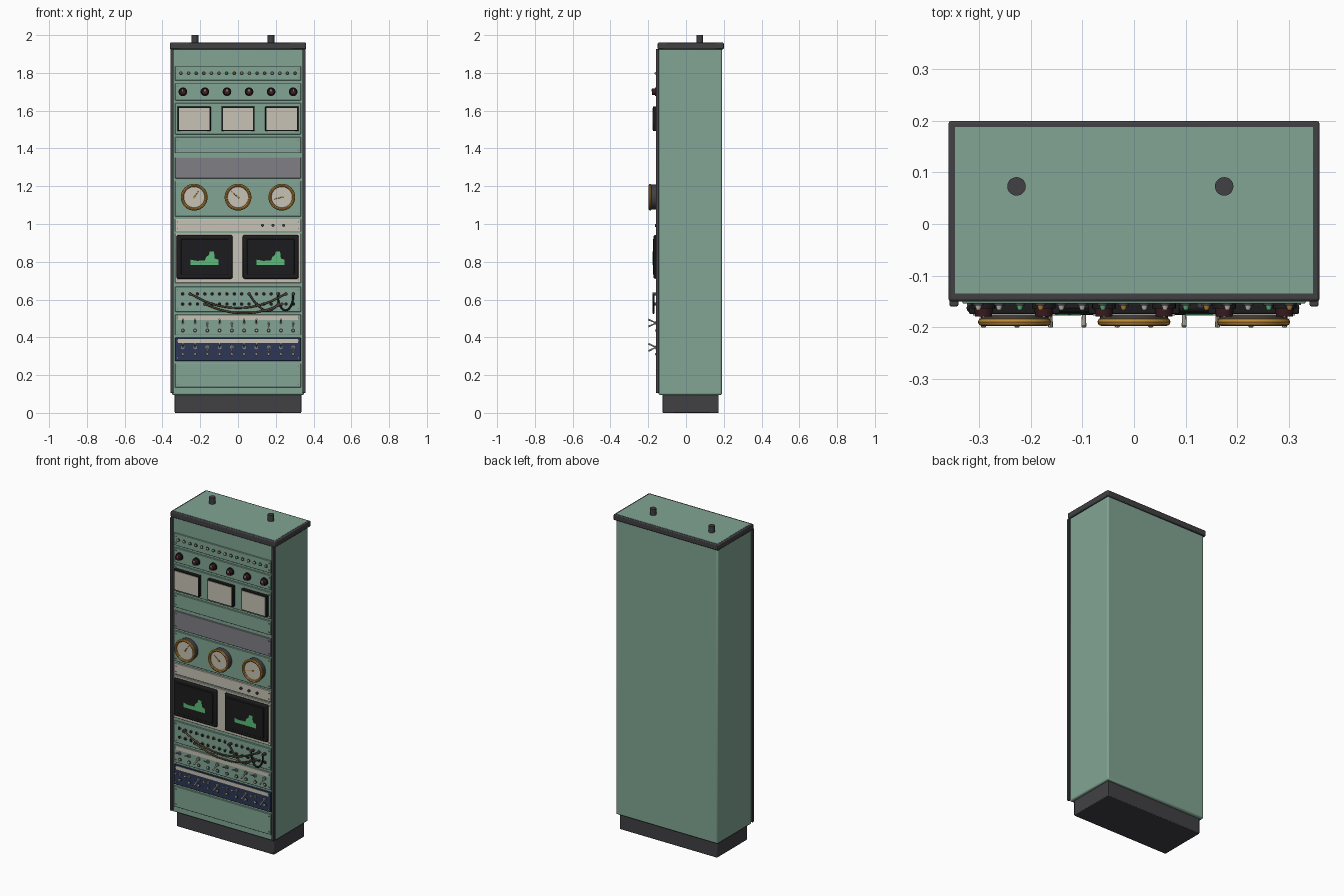
import bpy, bmesh, math
from mathutils import Matrix, Vector

old = bpy.data.objects.get("Cube")
if old:
    bpy.data.objects.remove(old, do_unlink=True)


def material(name, r, g, b):
    m = bpy.data.materials.new(name)
    m.use_nodes = True
    m.diffuse_color = (r, g, b, 1)
    m.node_tree.nodes["Principled BSDF"].inputs["Base Color"].default_value = (r, g, b, 1)
    return m


GREEN = material("sage green paint", 0.22, 0.375, 0.295)
DARK = material("charcoal", 0.053, 0.052, 0.058)
CREAM = material("cream", 0.57, 0.54, 0.46)
GREY = material("grey mesh", 0.215, 0.215, 0.235)
NAVY = material("navy paint", 0.025, 0.038, 0.09)
BLACK = material("black", 0.012, 0.012, 0.013)
BRASS = material("brass", 0.50, 0.25, 0.04)
GLOW = material("phosphor green", 0.11, 0.50, 0.19)
MAROON = material("maroon", 0.045, 0.012, 0.016)
OLIVE = material("olive cable", 0.12, 0.085, 0.035)

FACE = -0.154  # front plane of the rack panels


def finish(name, bm, mat, bevel=0, segments=2):
    me = bpy.data.meshes.new(name)
    bm.to_mesh(me)
    bm.free()
    me.materials.append(mat)
    ob = bpy.data.objects.new(name, me)
    bpy.context.collection.objects.link(ob)
    if bevel:
        mod = ob.modifiers.new("bevel", "BEVEL")
        mod.width, mod.segments = bevel, segments
    bpy.ops.object.select_all(action="DESELECT")
    ob.select_set(True)
    bpy.context.view_layer.objects.active = ob
    bpy.ops.object.shade_smooth_by_angle(angle=math.radians(35))
    return ob


def box(name, x, y, z, mat, bevel=0):
    """x, y and z are (low, high) pairs."""
    bm = bmesh.new()
    bmesh.ops.create_cube(bm, size=1)
    for v in bm.verts:
        v.co = [lo + (c + 0.5) * (hi - lo) for c, (lo, hi) in zip(v.co, (x, y, z))]
    return finish(name, bm, mat, bevel)


def rod(bm, a, b, r1, r2=None, sides=12):
    a, b = Vector(a), Vector(b)
    d = b - a
    turn = d.to_track_quat("Z", "Y").to_matrix().to_4x4()
    bmesh.ops.create_cone(bm, cap_ends=True, segments=sides, radius1=r1,
                          radius2=r1 if r2 is None else r2, depth=d.length,
                          matrix=Matrix.Translation((a + b) / 2) @ turn)


def studs(name, spots, radius, front, mat, back=FACE, tip=None, sides=12):
    """One object of short cylinders facing forward at (x, z) spots."""
    bm = bmesh.new()
    for x, z in spots:
        rod(bm, (x, back, z), (x, front, z), radius, tip, sides)
    return finish(name, bm, mat)


def spread(n, half):
    return [-half + 2 * half * i / (n - 1) for i in range(n)]


def cable(name, points, mat):
    cu = bpy.data.curves.new(name, "CURVE")
    cu.dimensions = "3D"
    cu.bevel_depth, cu.bevel_resolution, cu.resolution_u = 0.005, 2, 10
    sp = cu.splines.new("BEZIER")
    sp.bezier_points.add(len(points) - 1)
    for p, (x, z) in zip(sp.bezier_points, points):
        p.co = (x, -0.172, z)
        p.handle_left_type = p.handle_right_type = "AUTO"
    cu.materials.append(mat)
    ob = bpy.data.objects.new(name, cu)
    bpy.context.collection.objects.link(ob)


# Cabinet shell
box("plinth", (-0.335, 0.335), (-0.125, 0.173), (0, 0.1), DARK, 0.004)
box("cabinet_body", (-0.35, 0.35), (-0.145, 0.19), (0.095, 1.93), GREEN, 0.008)
box("top_rim", (-0.36, 0.36), (-0.15, 0.2), (1.925, 1.96), DARK, 0.005)
box("top_plate", (-0.347, 0.347), (-0.135, 0.188), (1.95, 1.961), GREEN)
for side, s in (("right", -1), ("left", 1)):
    box(side + "_rail", sorted((s * 0.341, s * 0.358)), (-0.16, -0.142), (0.105, 1.926), DARK, 0.003)
bm = bmesh.new()
for x in (-0.228, 0.175):
    rod(bm, (x, 0.073, 1.95), (x, 0.073, 2), 0.018, sides=20)
finish("roof_pegs", bm, DARK)

# Rack panels: name, bottom, top, colour
PANELS = [("lamp_panel", 1.76, 1.835, GREEN), ("knob_panel", 1.655, 1.745, GREEN),
          ("meter_panel", 1.475, 1.64, GREEN), ("upper_blank_panel", 1.375, 1.46, GREEN),
          ("vent_panel", 1.242, 1.352, GREY), ("gauge_panel", 1.04, 1.228, GREEN),
          ("button_panel", 0.96, 1.027, CREAM), ("screen_panel", 0.688, 0.95, CREAM),
          ("patch_panel", 0.535, 0.668, GREEN), ("upper_switch_panel", 0.412, 0.52, GREEN),
          ("lower_switch_panel", 0.275, 0.398, NAVY), ("lower_blank_panel", 0.135, 0.262, GREEN)]
screws = []
for name, lo, hi, mat in PANELS:
    box(name, (-0.333, 0.333), (FACE, -0.14), (lo, hi), mat, 0.002)
    screws += [(x, z) for x in (-0.32, 0.32) for z in (lo + 0.016, hi - 0.016)]
studs("panel_screws", screws, 0.004, FACE - 0.003, GREY, sides=8)

# Indicator lamps
lamps = list(enumerate(spread(16, 0.302)))
studs("lamp_collars", [(x, 1.798) for i, x in lamps], 0.01, -0.158, DARK)
for label, mat, picks in (("cream", CREAM, (0, 1)), ("brass", BRASS, (3,)), ("green", GLOW, (2,))):
    studs(label + "_lamps", [(x, 1.798) for i, x in lamps if i % 4 in picks],
          0.008, -0.167, mat, tip=0.004)

# Control knobs
knobs = [(x, 1.7) for x in spread(6, 0.292)]
studs("knob_skirts", knobs, 0.023, -0.164, BLACK, sides=20)
studs("knobs", knobs, 0.02, -0.18, MAROON, tip=0.016, sides=20)
for i, (x, z) in enumerate(knobs):
    box(f"knob_mark_{i + 1}", (x - 0.002, x + 0.002), (-0.1815, -0.178), (z + 0.002, z + 0.015), CREAM)

# Square meters
for i, x in enumerate(spread(3, 0.232)):
    box(f"meter_case_{i + 1}", (x - 0.088, x + 0.088), (-0.175, FACE), (1.492, 1.622), BLACK, 0.003)
    box(f"meter_face_{i + 1}", (x - 0.08, x + 0.08), (-0.178, -0.172), (1.498, 1.614), CREAM)

# Round gauges
dials = [(x, 1.142) for x in spread(3, 0.232)]
studs("gauge_bodies", dials, 0.066, -0.184, DARK, sides=32)
studs("gauge_faces", dials, 0.058, -0.187, CREAM, back=-0.183, sides=32)
bm = bmesh.new()
for (x, z), angle in zip(dials, (55, 140, 195)):
    a = math.radians(angle)
    tip = Vector((math.cos(a), 0, math.sin(a)))
    c = Vector((x, -0.189, z))
    rod(bm, c - tip * 0.008, c + tip * 0.044, 0.003, 0.001, 6)
    rod(bm, c, c + Vector((0, -0.004, 0)), 0.006)
finish("gauge_needles", bm, BRASS)
bm = bmesh.new()
for x, z in dials:
    rings = []
    for i in range(36):
        a = math.tau * i / 36
        ring = []
        for j in range(8):
            b = math.tau * j / 8
            r = 0.063 + 0.008 * math.cos(b)
            ring.append(bm.verts.new((x + r * math.cos(a), -0.19 + 0.008 * math.sin(b), z + r * math.sin(a))))
        rings.append(ring)
    for i in range(36):
        p, q = rings[i], rings[(i + 1) % 36]
        for j in range(8):
            k = (j + 1) % 8
            bm.faces.new((p[j], q[j], q[k], p[k]))
bmesh.ops.recalc_face_normals(bm, faces=bm.faces)
finish("gauge_bezels", bm, BRASS)

# Push buttons
studs("push_buttons", [(x, 0.993) for x in (0.13, 0.185, 0.242)], 0.008, -0.163, DARK)

# Screens with a filled trace
TRACE = [(-0.074, -0.042), (0.074, -0.042), (0.074, -0.014), (0.054, -0.008), (0.05, 0.028),
         (0.028, 0.03), (0.022, 0.01), (0.008, 0), (0.002, -0.018), (-0.04, -0.02), (-0.074, -0.014)]
for i, x in enumerate((-0.177, 0.173)):
    case = box(f"screen_case_{i + 1}", (x - 0.148, x + 0.148), (-0.172, FACE), (0.71, 0.942), BLACK)
    frame = case.modifiers.new("rounded corners", "BEVEL")
    frame.width, frame.segments = 0.009, 3
    box(f"screen_lip_{i + 1}", (x - 0.125, x + 0.125), (-0.176, -0.17), (0.732, 0.92), BLACK, 0.003)
    bm = bmesh.new()
    f = bm.faces.new([bm.verts.new((x + u, -0.1775, 0.825 + v)) for u, v in TRACE])
    bmesh.ops.extrude_face_region(bm, geom=[f])
    for v in f.verts:
        v.co.y = -0.175
    bmesh.ops.recalc_face_normals(bm, faces=bm.faces)
    finish(f"screen_trace_{i + 1}", bm, GLOW)

# Patch sockets and hanging cables
sockets = [(x, z) for x in spread(16, 0.293) for z in (0.63, 0.576)]
studs("socket_rings", sockets, 0.011, -0.157, GREY)
studs("socket_holes", sockets, 0.009, -0.159, BLACK)
CABLES = [("long_cable", OLIVE, [(-0.254, 0.63), (-0.14, 0.578), (0, 0.556), (0.14, 0.578), (0.254, 0.63)]),
          ("low_cable", OLIVE, [(-0.176, 0.576), (-0.08, 0.542), (0.03, 0.528), (0.14, 0.542), (0.234, 0.576)]),
          ("short_cable", DARK, [(0.058, 0.63), (0.1, 0.575), (0.16, 0.54), (0.215, 0.576)]),
          ("loop_cable", BLACK, [(0.21, 0.63), (0.222, 0.57), (0.252, 0.543), (0.282, 0.57), (0.293, 0.63)])]
plugs = []
for name, mat, points in CABLES:
    cable(name, points, mat)
    plugs += [points[0], points[-1]]
studs("cable_plugs", plugs, 0.008, -0.178, DARK)

# Switch banks: label strip, tilted toggles and small buttons below
for bank, strip, z_top, z_low in (("upper", (0.492, 0.517), 0.476, 0.436), ("lower", (0.37, 0.392), 0.347, 0.311)):
    box(bank + "_label_strip", (-0.318, 0.318), (FACE - 0.002, FACE), strip, CREAM)
    columns = spread(10, 0.292)
    studs(bank + "_toggle_bases", [(x, z_top) for x in columns], 0.011, -0.161, GREY, sides=6)
    bm = bmesh.new()
    for i, x in enumerate(columns):
        lean = 0.019 if i * 7 % 5 < 3 else -0.019
        rod(bm, (x, -0.158, z_top), (x, -0.199, z_top + lean), 0.003, 0.005, 8)
    finish(bank + "_toggles", bm, CREAM)
    low = [(x, z_low) for x in columns]
    studs(bank + "_button_collars", low, 0.011, -0.158, DARK)
    studs(bank + "_buttons", low, 0.008, -0.165, CREAM, tip=0.005)
